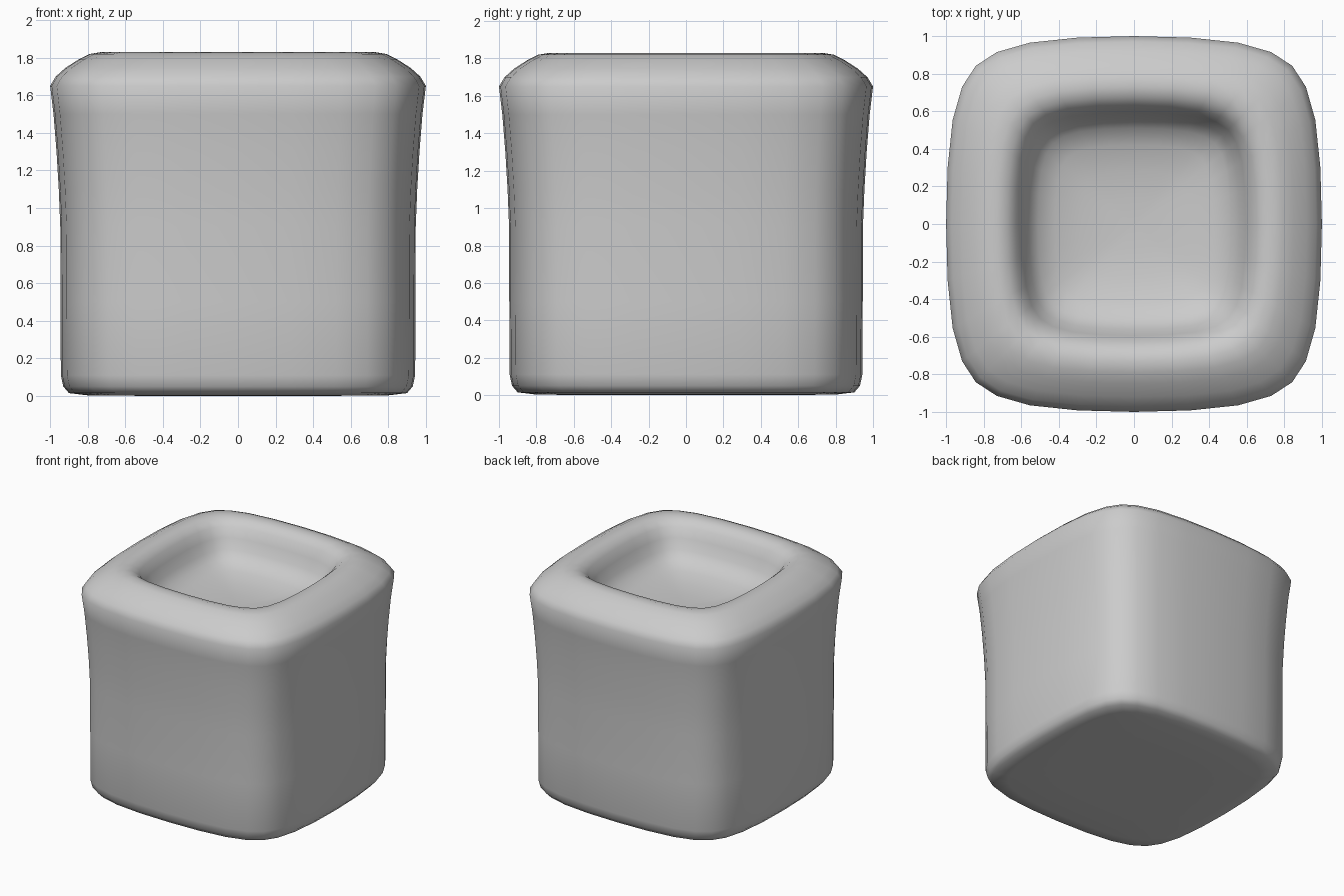
import bpy
import bmesh

cube = bpy.data.objects.get("Cube")
if cube:
    bpy.data.objects.remove(cube, do_unlink=True)

# One flat colour
grey = bpy.data.materials.new("plain grey")
grey.use_nodes = True
colour = (0.6, 0.6, 0.6, 1.0)
grey.diffuse_color = colour
grey.node_tree.nodes["Principled BSDF"].inputs["Base Color"].default_value = colour

# Rounded-square outline: half a side, then mirrored and turned four times
half_side = [(0, 1), (0.3, 0.992), (0.555, 0.965), (0.73, 0.915), (0.842, 0.842)]
side = [(-x, y) for x, y in half_side[:0:-1]] + half_side[:-1]
outline = []
for turn in range(4):
    outline += side
    side = [(y, -x) for x, y in side]

# Section from the middle of the base, up the wall, over the rim, into the hollow
section = [
    (0.45, 0.0), (0.8, 0.003), (0.9, 0.015), (0.93, 0.05), (0.943, 0.11),
    (0.945, 0.5), (0.946, 0.9), (0.954, 1.1), (0.966, 1.3), (0.982, 1.5),
    (1.0, 1.65), (0.97, 1.7), (0.92, 1.745), (0.85, 1.79), (0.79, 1.82),
    (0.73, 1.83), (0.675, 1.815), (0.63, 1.775), (0.595, 1.7), (0.56, 1.62),
    (0.51, 1.56), (0.42, 1.52), (0.28, 1.49), (0.14, 1.478),
]


def bridge(bm, lower, upper):
    for i in range(len(lower)):
        j = (i + 1) % len(lower)
        bm.faces.new((lower[i], lower[j], upper[j], upper[i]))


def cap(bm, ring, z):
    centre = bm.verts.new((0, 0, z))
    for i in range(len(ring)):
        bm.faces.new((ring[i], ring[(i + 1) % len(ring)], centre))


# Hollow-topped block
bm = bmesh.new()
rings = [[bm.verts.new((x * r, y * r, z)) for x, y in outline] for r, z in section]
for lower, upper in zip(rings, rings[1:]):
    bridge(bm, lower, upper)
cap(bm, rings[0], 0.0)
cap(bm, rings[-1], 1.475)
bmesh.ops.recalc_face_normals(bm, faces=bm.faces)
for face in bm.faces:
    face.smooth = True

mesh = bpy.data.meshes.new("square_pot")
bm.to_mesh(mesh)
bm.free()
mesh.materials.append(grey)
pot = bpy.data.objects.new("square_pot", mesh)
bpy.context.collection.objects.link(pot)
